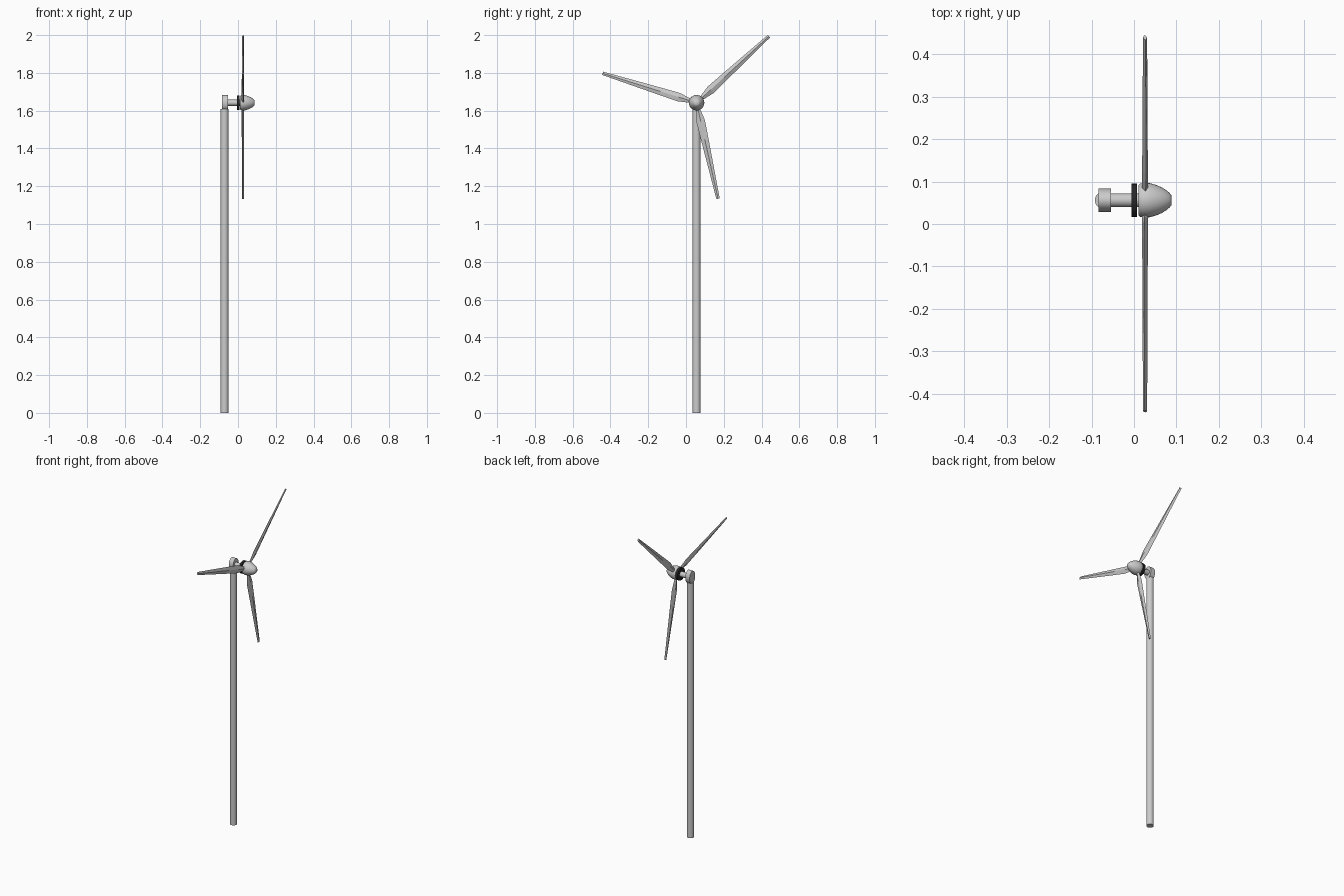
import bpy, bmesh, math
from mathutils import Matrix, Vector

if "Cube" in bpy.data.objects:
    bpy.data.objects.remove(bpy.data.objects["Cube"])

HUB = Vector((0.0, 0.056, 1.642))
TOWER_X = -0.071


def add_object(name, bm, angle=None):
    bmesh.ops.recalc_face_normals(bm, faces=bm.faces)
    mesh = bpy.data.meshes.new(name)
    bm.to_mesh(mesh)
    bm.free()
    ob = bpy.data.objects.new(name, mesh)
    bpy.context.collection.objects.link(ob)
    if angle:
        bpy.ops.object.select_all(action='DESELECT')
        ob.select_set(True)
        bpy.context.view_layer.objects.active = ob
        bpy.ops.object.shade_smooth_by_angle(angle=math.radians(angle))
    return ob


def loft(name, rings, angle=None):
    """Skin a list of closed rings and cap both ends."""
    bm = bmesh.new()
    loops = [[bm.verts.new(p) for p in ring] for ring in rings]
    for a, b in zip(loops, loops[1:]):
        n = len(a)
        for i in range(n):
            bm.faces.new((a[i], a[(i + 1) % n], b[(i + 1) % n], b[i]))
    bm.faces.new(loops[0])
    bm.faces.new(loops[-1])
    return add_object(name, bm, angle)


def x_ring(x, ry, rz, n):
    return [HUB + Vector((x, ry * math.cos(2 * math.pi * i / n),
                          rz * math.sin(2 * math.pi * i / n))) for i in range(n)]


def turned(name, profile, n=32, angle=40):
    return loft(name, [x_ring(x, r, r, n) for x, r in profile], angle)


# Tower
bm = bmesh.new()
bmesh.ops.create_cone(bm, cap_ends=True, segments=32, radius1=0.021, radius2=0.021, depth=1.61,
                      matrix=Matrix.Translation((TOWER_X, HUB.y, 0.805)))
add_object("tower", bm, 40)

# Oval generator head on the tower
loft("generator_head", [x_ring(x, 0.028, 0.040, 24) for x in (-0.084, -0.054)], 40)

# Drive shaft, dark collar and spinner
turned("drive_shaft", [(-0.056, 0.016), (0.02, 0.016)])
collar = turned("collar", [(-0.006, 0.039), (0.007, 0.039)])
dark = bpy.data.materials.new("dark")
dark.diffuse_color = (0.02, 0.02, 0.02, 1)
dark.use_nodes = True
dark.node_tree.nodes["Principled BSDF"].inputs["Base Color"].default_value = dark.diffuse_color
collar.data.materials.append(dark)
turned("spinner", [(0.011, 0.036), (0.014, 0.039), (0.024, 0.041), (0.038, 0.040), (0.052, 0.036),
                   (0.066, 0.030), (0.077, 0.023), (0.084, 0.017), (0.088, 0.012)])

# Blades: diamond sections of (radius, half width, half thickness)
sections = [(0.025, 0.007, 0.006), (0.045, 0.013, 0.007), (0.10, 0.023, 0.007),
            (0.20, 0.020, 0.006), (0.521, 0.009, 0.005)]
for k in range(3):
    a = math.radians(42.6 + 120 * k)
    out = Vector((0, math.cos(a), math.sin(a)))
    side = Vector((0.12, -math.sin(a), math.cos(a)))
    fwd = Vector((1, 0, 0))
    base = HUB + Vector((0.026, 0, 0))
    loft(f"blade_{k + 1}", [[base + out * r + side * w, base + out * r + fwd * t,
                             base + out * r - side * w, base + out * r - fwd * t]
                            for r, w, t in sections])
